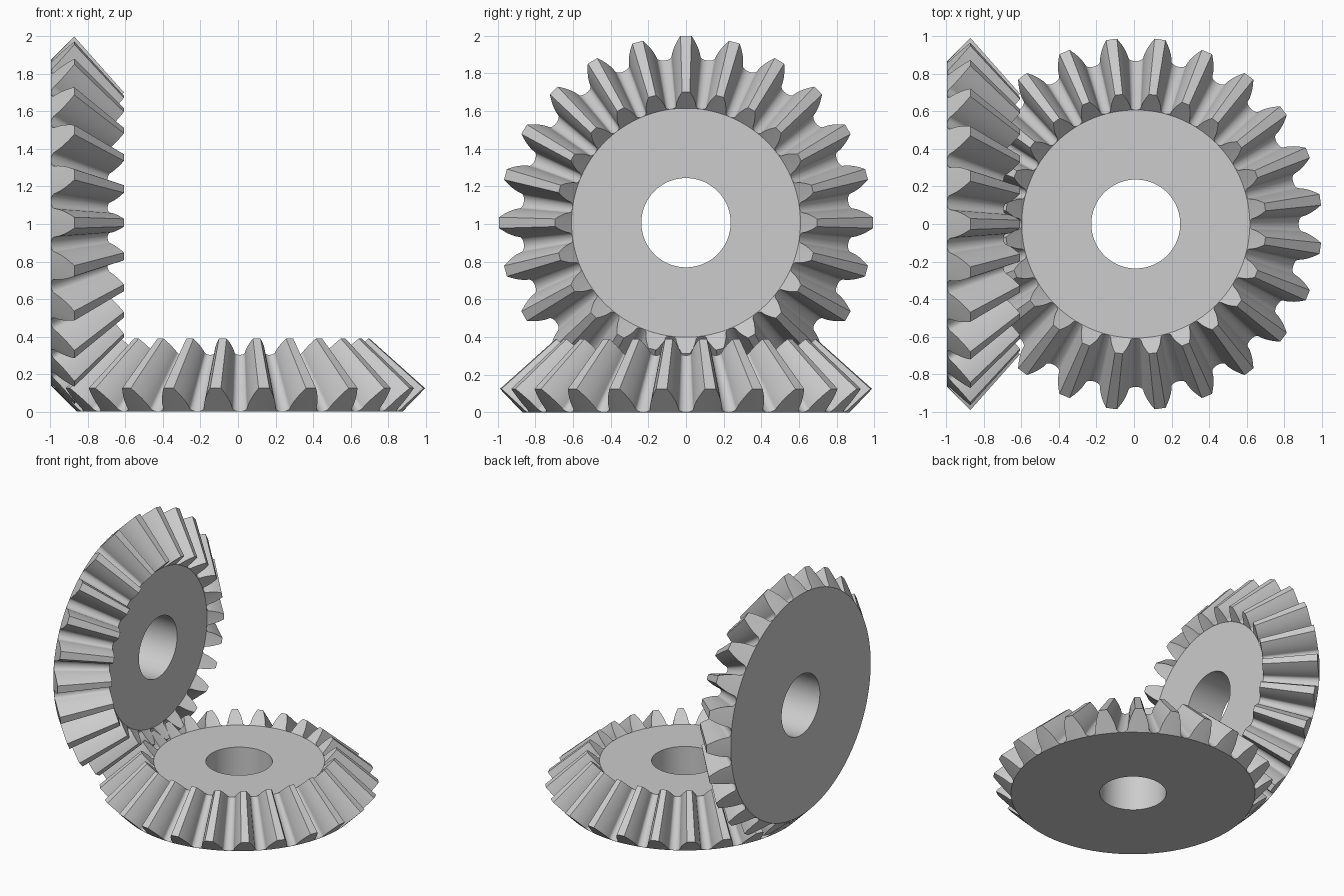
import bpy, bmesh, math
from mathutils import Matrix, Vector

if "Cube" in bpy.data.objects:
    bpy.data.objects.remove(bpy.data.objects["Cube"])

TEETH = 24
PITCH_R = 0.9378            # pitch radius at the wide end
MODULE = 2 * PITCH_R / TEETH
FACE = 0.70                 # scale of the narrow end towards the cone apex
BORE = 0.237
ROOT2 = math.sqrt(2)

# Tooth geometry in modules, on the flattened back cone of a 45 degree bevel gear
RHO_P = TEETH / 2 * ROOT2
RHO_TIP, RHO_ROOT = RHO_P + 1.0, RHO_P - 1.25
PRESSURE = math.radians(20)
RHO_BASE = RHO_P * math.cos(PRESSURE)
HALF_PITCH = math.pi / (TEETH * ROOT2)

steel = bpy.data.materials.new("light_grey_steel")
steel.diffuse_color = (0.604, 0.604, 0.604, 1)
steel.use_nodes = True
steel.node_tree.nodes["Principled BSDF"].inputs["Base Color"].default_value = steel.diffuse_color


def inv(a):
    return math.tan(a) - a


def half_angle(rho):
    """Half of the involute tooth's angle at a given radius."""
    a = math.acos(min(1.0, RHO_BASE / rho))
    return HALF_PITCH / 2 + inv(PRESSURE) - inv(a)


def half_tooth():
    """(angle, radius) points from the tip edge down to the valley middle."""
    start = RHO_BASE + 0.15
    pts = []
    for i in range(7):
        rho = RHO_TIP + (start - RHO_TIP) * i / 6
        pts.append((half_angle(rho), rho))
    width = HALF_PITCH - half_angle(start)
    for i in range(1, 7):   # rounded valley
        t = math.pi / 2 * i / 6
        pts.append((HALF_PITCH - width * math.cos(t),
                    start - (start - RHO_ROOT) * math.sin(t)))
    return pts


def cone_point(angle, rho, scale):
    """Place a back-cone point in space, with the gear's cone apex at the origin."""
    r = rho / ROOT2 * MODULE * scale
    z = -(TEETH - rho / ROOT2) * MODULE * scale
    return Vector((r * math.cos(angle), r * math.sin(angle), z))


def bore_point(angle, scale):
    z = cone_point(0, RHO_ROOT, scale).z
    return Vector((BORE * math.cos(angle), BORE * math.sin(angle), z))


def bevel_gear(name, phase):
    half = half_tooth()
    # mirror the half tooth, dropping the duplicate valley point
    tooth = [(-a, r) for a, r in reversed(half[:-1])] + half
    outline = [(phase + 2 * math.pi * k / TEETH + a * ROOT2, r)
               for k in range(TEETH) for a, r in tooth]

    bm = bmesh.new()
    rings = [
        [bore_point(a, 1) for a, r in outline],                 # bore, back
        [cone_point(a, RHO_ROOT, 1) for a, r in outline],       # back disc rim
        [cone_point(a, r, 1) for a, r in outline],              # teeth, wide end
        [cone_point(a, r, FACE) for a, r in outline],           # teeth, narrow end
        [cone_point(a, RHO_ROOT, FACE) for a, r in outline],    # front disc rim
        [bore_point(a, FACE) for a, r in outline],              # bore, front
    ]
    verts = [[bm.verts.new(p) for p in ring] for ring in rings]
    n = len(outline)
    for j in range(len(verts)):
        a, b = verts[j], verts[(j + 1) % len(verts)]
        for i in range(n):
            k = (i + 1) % n
            bm.faces.new((a[i], a[k], b[k], b[i]))
    bmesh.ops.remove_doubles(bm, verts=bm.verts, dist=1e-6)
    bmesh.ops.recalc_face_normals(bm, faces=bm.faces)
    mesh = bpy.data.meshes.new(name)
    bm.to_mesh(mesh)
    bm.free()
    mesh.materials.append(steel)
    ob = bpy.data.objects.new(name, mesh)
    bpy.context.collection.objects.link(ob)
    return ob


# Two matching gears sharing one cone apex, half a tooth out of step
flat_gear = bevel_gear("flat_gear", math.pi / TEETH)
upright_gear = bevel_gear("upright_gear", 0)
upright_gear.data.transform(Matrix.Rotation(math.pi / 2, 4, 'Y'))

# Centre the pair and stand it on the ground
gears = [flat_gear, upright_gear]
points = [v.co for g in gears for v in g.data.vertices]
lo = [min(p[i] for p in points) for i in range(3)]
hi = [max(p[i] for p in points) for i in range(3)]
shift = Vector((-(lo[0] + hi[0]) / 2, -(lo[1] + hi[1]) / 2, -lo[2]))
for g in gears:
    g.data.transform(Matrix.Translation(shift))
    g.select_set(True)
bpy.context.view_layer.objects.active = flat_gear
bpy.ops.object.shade_smooth_by_angle(angle=math.radians(30))
